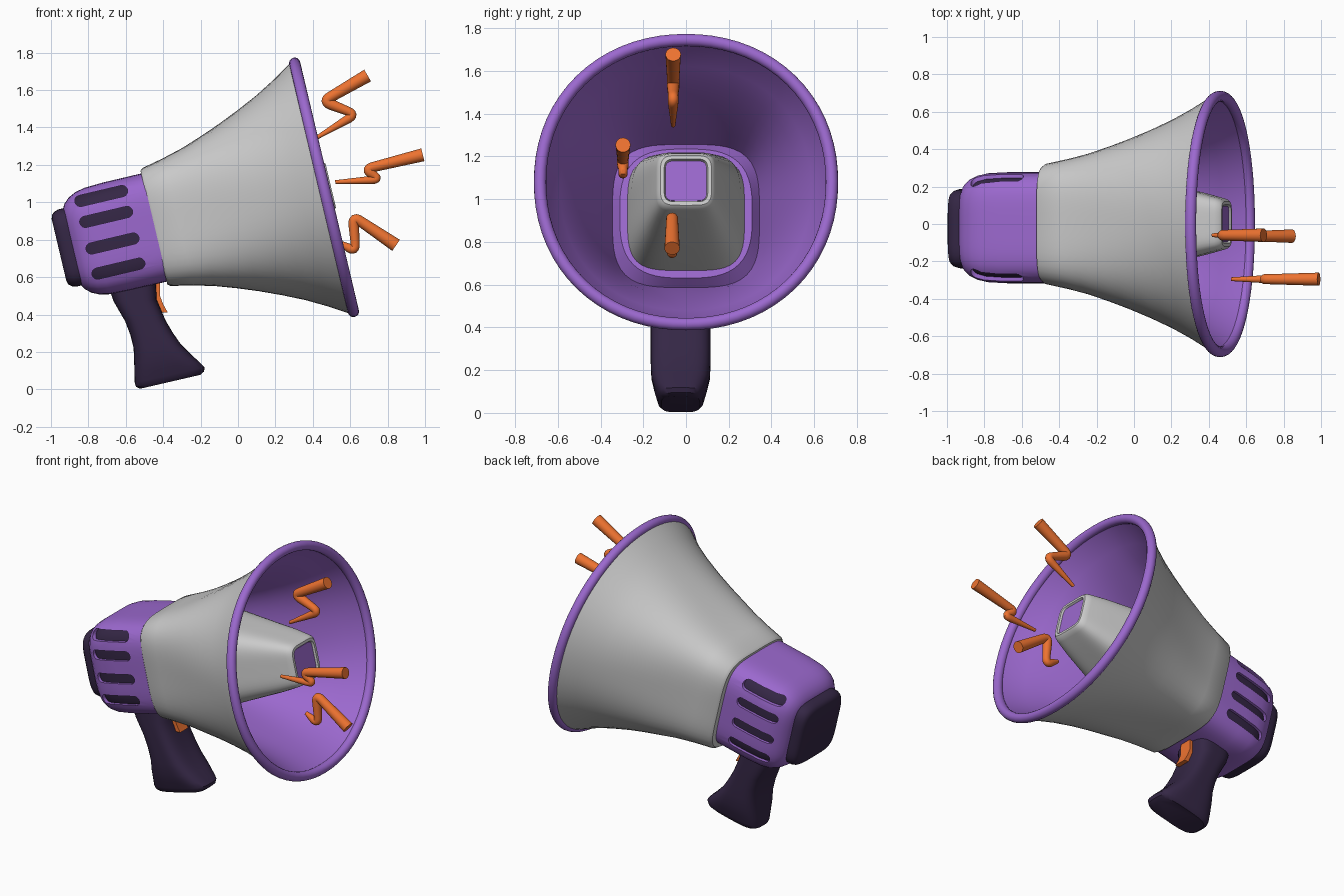
import bpy, bmesh, math
from mathutils import Vector, Matrix

if "Cube" in bpy.data.objects:
    bpy.data.objects.remove(bpy.data.objects["Cube"])

TILT = math.radians(13.3)
AXIS = Matrix.Translation((0.46, 0, 1.08)) @ Matrix.Rotation(-TILT, 4, 'Y')


def material(name, col):
    m = bpy.data.materials.new(name)
    m.diffuse_color = (*col, 1)
    m.use_nodes = True
    m.node_tree.nodes["Principled BSDF"].inputs["Base Color"].default_value = m.diffuse_color
    return m


PURPLE = material("purple", (0.33, 0.14, 0.62))
DARK = material("dark", (0.035, 0.02, 0.06))
ORANGE = material("orange", (0.85, 0.17, 0.03))


def finish(bm, name, mat, angle=35):
    bmesh.ops.recalc_face_normals(bm, faces=bm.faces)
    me = bpy.data.meshes.new(name)
    bm.to_mesh(me)
    bm.free()
    ob = bpy.data.objects.new(name, me)
    bpy.context.collection.objects.link(ob)
    if mat:
        me.materials.append(mat)
    smooth(ob, angle)
    return ob


def smooth(ob, angle=35):
    bpy.ops.object.select_all(action='DESELECT')
    bpy.context.view_layer.objects.active = ob
    ob.select_set(True)
    bpy.ops.object.shade_smooth_by_angle(angle=math.radians(angle))


def loft(name, sections, mat=None, start=True, end=True, closed=False, n=72, xf=Matrix()):
    """Skin superellipse sections given as (centre, half axis A, half axis B, power)."""
    bm = bmesh.new()
    rings = []
    for c, a, b, p in sections:
        ring = []
        for i in range(n):
            t = 2 * math.pi * i / n
            ct, st = math.cos(t), math.sin(t)
            k = (abs(ct) ** p + abs(st) ** p) ** (-1 / p)
            ring.append(bm.verts.new(xf @ (Vector(c) + Vector(a) * ct * k + Vector(b) * st * k)))
        rings.append(ring)
    pairs = list(zip(rings, rings[1:]))
    if closed:
        pairs.append((rings[-1], rings[0]))
    for r, s in pairs:
        for i in range(n):
            j = (i + 1) % n
            bm.faces.new((r[i], r[j], s[j], s[i]))
    if start and not closed:
        bm.faces.new(rings[0])
    if end and not closed:
        bm.faces.new(rings[-1])
    return finish(bm, name, mat)


def along_axis(name, rows, mat=None, y=0, **kw):
    """Loft along the tilted axis; rows are (position, half size, power)."""
    secs = [((u, y, 0), (0, r, 0), (0, 0, r), p) for u, r, p in rows]
    return loft(name, secs, mat, xf=AXIS, **kw)


def prism(name, pts, y0, y1, mat=None, xf=Matrix()):
    bm = bmesh.new()
    f = bm.faces.new([bm.verts.new(xf @ Vector((x, y0, z))) for x, z in pts])
    g = bmesh.ops.extrude_face_region(bm, geom=[f])
    bmesh.ops.translate(bm, vec=(0, y1 - y0, 0),
                        verts=[v for v in g['geom'] if isinstance(v, bmesh.types.BMVert)])
    return finish(bm, name, mat)


# Horn: rounded square at the back flaring to a circle
HORN = [(-.92, .324, 4.5), (-.8, .35, 4), (-.69, .379, 3.6), (-.58, .417, 3.2),
        (-.467, .46, 2.8), (-.35, .51, 2.5), (-.237, .563, 2.3), (-.13, .622, 2.15), (-.02, .69, 2.1)]
along_axis("horn", [(-.935, .312, 4.5)] + HORN, end=False)
along_axis("horn_lining", [(-.64, .31, 3)] + [(u, r - .035, p) for u, r, p in HORN[2:]] + [(.015, .665, 2.1)],
           PURPLE, end=False)
rim = [(0.03 * math.cos(a), .683 + .029 * math.sin(a), 2.1)
       for a in (2 * math.pi * i / 16 for i in range(16))]
along_axis("horn_rim", rim, PURPLE, closed=True)

# Inner driver with recessed tip
along_axis("driver", [(-.65, .275, 4), (-.5, .255, 4), (-.3, .212, 4), (-.1, .167, 4.5), (0, .14, 5),
                      (.025, .132, 5), (.037, .12, 5), (.037, .103, 6), (.02, .097, 7)])
along_axis("driver_plate", [(.015, .096, 7), (.026, .096, 7)], PURPLE)

# Rear housing with vent slots cut through to a dark core
BODY = [(-.93, .297, 4.5), (-1.15, .297, 4.5), (-1.25, .292, 4.5), (-1.3, .281, 4.5),
        (-1.34, .262, 4.5), (-1.37, .235, 4.5), (-1.39, .2, 4.5)]
body = along_axis("housing", BODY, PURPLE, y=-.02)
along_axis("housing_core", [(u + .012, r - .016, p) for u, r, p in BODY], DARK, y=-.02)
for v in (.229, .114, -.032, -.17):
    pts = []
    for side in (1, -1):
        for i in range(9):
            a = side * math.pi / 2 - math.pi * i / 8
            pts.append((-1.17 + side * .115 + .03 * math.cos(a) * 1,
                        v + .03 * math.sin(a)))
    # order the round ends so the outline runs clockwise
    pts = [(-1.17 + s * .115 + .03 * math.cos(a), v + .03 * math.sin(a))
           for s, a0 in ((1, math.pi / 2), (-1, -math.pi / 2))
           for a in (a0 - math.pi * i / 8 for i in range(9))]
    cutter = prism("slot_cutter", pts, -.6, .6, xf=AXIS)
    cutter.hide_render = True
    mod = body.modifiers.new("slot", 'BOOLEAN')
    mod.operation, mod.solver, mod.object = 'DIFFERENCE', 'EXACT', cutter
    bpy.context.view_layer.objects.active = body
    bpy.ops.object.modifier_apply(modifier=mod.name)
    bpy.data.objects.remove(cutter)
smooth(body)
along_axis("rear_cap", [(-1.37, .212, 5), (-1.41, .212, 5), (-1.435, .204, 5), (-1.45, .19, 5), (-1.456, .17, 5)],
           DARK, y=-.025)

# Handle: each row is back point, front point, half width
GRIP = [(-.70, .57, -.44, .61, .135), (-.665, .47, -.435, .48, .14), (-.604, .365, -.388, .37, .14),
        (-.575, .29, -.35, .305, .14), (-.558, .22, -.305, .24, .14), (-.555, .14, -.25, .185, .137),
        (-.553, .08, -.205, .145, .124), (-.552, .035, -.178, .118, .112), (-.545, .014, -.182, .095, .105),
        (-.525, .003, -.2, .078, .09)]
loft("handle", [(((a + c) / 2, -.025, (b + d) / 2), ((c - a) / 2, 0, (d - b) / 2), (0, w, 0), 3.6)
                for a, b, c, d, w in GRIP], DARK, n=48)

# Trigger
prism("trigger", [(-.48, .58), (-.47, .5), (-.45, .45), (-.41, .41), (-.375, .41),
                  (-.4, .455), (-.417, .5), (-.418, .58)], -.065, .02, ORANGE)


# Sound bolts: tapering zigzag tubes with rounded corners
def bolt(name, y, pts, radii):
    P = [Vector((x, y, z)) for x, z in pts]
    path = [(P[0], radii[0])]
    for i in (1, 2):
        a = P[i] + (P[i - 1] - P[i]) * min(.4, .045 / (P[i - 1] - P[i]).length)
        b = P[i] + (P[i + 1] - P[i]) * min(.4, .045 / (P[i + 1] - P[i]).length)
        for k in range(7):
            t = k / 6
            path.append((a * (1 - t) ** 2 + P[i] * 2 * t * (1 - t) + b * t * t, radii[i]))
    path.append((P[3], radii[3]))
    secs = []
    for i, (p, r) in enumerate(path):
        d = (path[min(i + 1, len(path) - 1)][0] - path[max(i - 1, 0)][0]).normalized()
        secs.append((p, Vector((0, r, 0)), d.cross(Vector((0, 1, 0))) * r, 2))
    loft(name, secs, ORANGE, n=20)


bolt("bolt_top", -.06, [(.42, 1.345), (.63, 1.47), (.455, 1.54), (.693, 1.678)], (.01, .024, .029, .036))
bolt("bolt_middle", -.295, [(.52, 1.108), (.76, 1.122), (.68, 1.178), (.988, 1.254)], (.01, .022, .027, .035))
bolt("bolt_bottom", -.065, [(.54, .785), (.63, .735), (.615, .925), (.845, .77)], (.012, .024, .028, .036))
